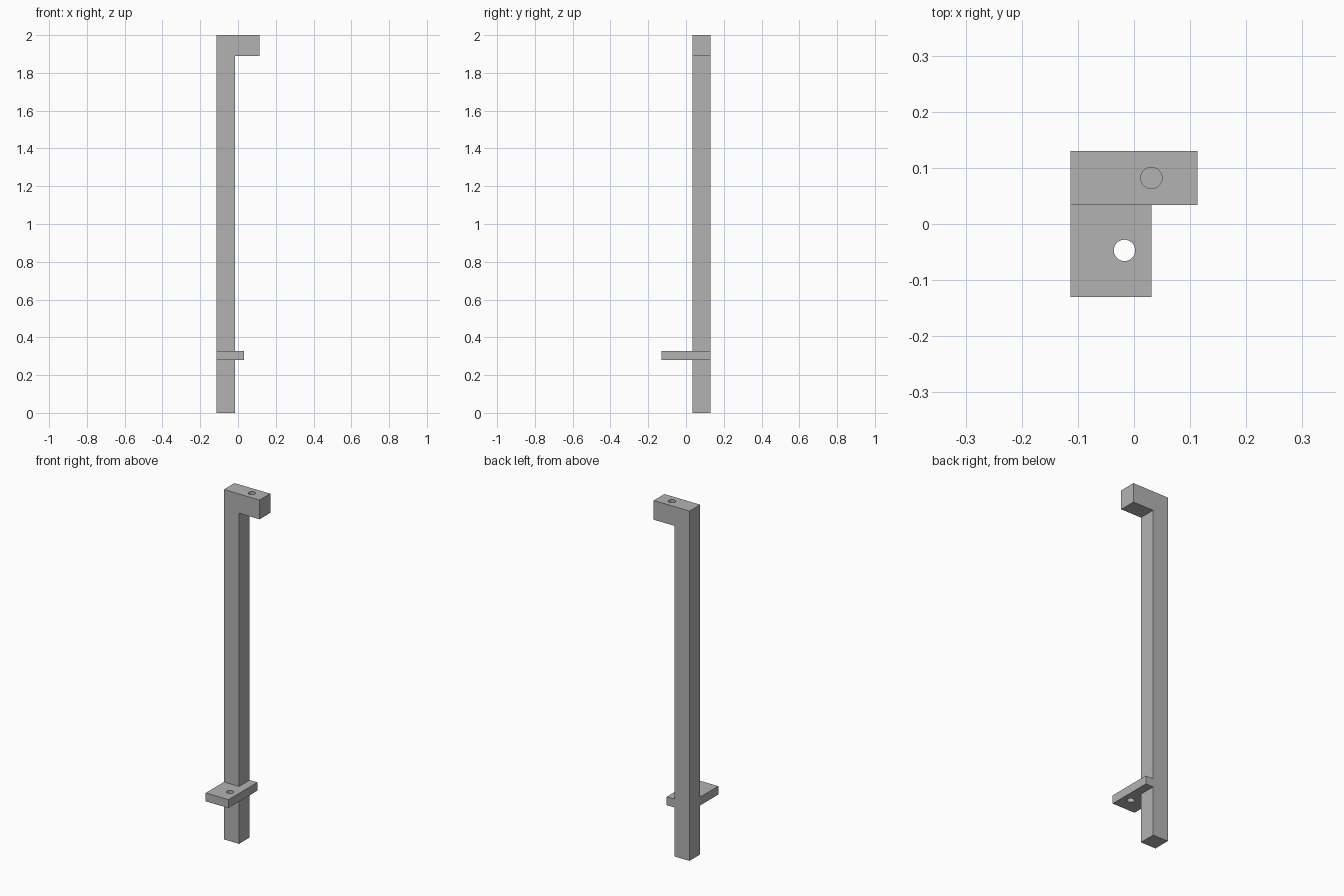
import bpy
import bmesh
from mathutils import Vector

cube = bpy.data.objects.get("Cube")
if cube:
    bpy.data.objects.remove(cube, do_unlink=True)

grey = bpy.data.materials.new("plain_grey")
grey.use_nodes = True
colour = (0.45, 0.45, 0.45, 1)
grey.diffuse_color = colour
grey.node_tree.nodes["Principled BSDF"].inputs["Base Color"].default_value = colour


def extrude_profile(name, points, offset):
    """Solid made by sweeping a closed outline along an offset."""
    bm = bmesh.new()
    face = bm.faces.new([bm.verts.new(p) for p in points])
    swept = bmesh.ops.extrude_face_region(bm, geom=[face])["geom"]
    verts = [g for g in swept if isinstance(g, bmesh.types.BMVert)]
    bmesh.ops.translate(bm, verts=verts, vec=Vector(offset))
    bmesh.ops.recalc_face_normals(bm, faces=bm.faces)
    mesh = bpy.data.meshes.new(name)
    bm.to_mesh(mesh)
    bm.free()
    mesh.materials.append(grey)
    obj = bpy.data.objects.new(name, mesh)
    bpy.context.collection.objects.link(obj)
    return obj


def drill(target, x, y, bottom, top):
    """Round vertical hole, applied so that no cutter is left behind."""
    bpy.ops.mesh.primitive_cylinder_add(
        vertices=48, radius=HOLE, depth=top - bottom,
        location=(x, y, (top + bottom) / 2))
    cutter = bpy.context.object
    cutter.name = target.name + "_hole_cutter"
    cutter.hide_render = True
    cutter.data.materials.append(grey)
    mod = target.modifiers.new("hole", "BOOLEAN")
    mod.operation = "DIFFERENCE"
    mod.solver = "EXACT"
    mod.object = cutter
    bpy.context.view_layer.objects.active = target
    bpy.ops.object.modifier_apply(modifier=mod.name)
    bpy.data.objects.remove(cutter, do_unlink=True)
    bpy.ops.object.select_all(action="DESELECT")
    target.select_set(True)
    bpy.ops.object.shade_smooth_by_angle()


HOLE = 0.019
LEFT, INNER, ARM_END, PLATE_END = -0.113, -0.017, 0.113, 0.031
FRONT, POST_FRONT, BACK = -0.13, 0.034, 0.13
ARM_BOTTOM, TOP = 1.89, 2.0
PLATE_BOTTOM, PLATE_TOP = 0.28, 0.328

# Square post with an arm at the top and a blind hole in the arm
outline = [(LEFT, 0), (INNER, 0), (INNER, ARM_BOTTOM),
           (ARM_END, ARM_BOTTOM), (ARM_END, TOP), (LEFT, TOP)]
post = extrude_profile("post_and_arm", [(x, POST_FRONT, z) for x, z in outline],
                       (0, BACK - POST_FRONT, 0))
drill(post, 0.031, 0.082, TOP - 0.06, TOP + 0.05)

# Mounting plate wrapped round the post, with a through hole
outline = [(LEFT, FRONT), (PLATE_END, FRONT), (PLATE_END, BACK),
           (INNER, BACK), (INNER, POST_FRONT), (LEFT, POST_FRONT)]
plate = extrude_profile("mounting_plate", [(x, y, PLATE_BOTTOM) for x, y in outline],
                        (0, 0, PLATE_TOP - PLATE_BOTTOM))
drill(plate, -0.017, -0.047, PLATE_BOTTOM - 0.05, PLATE_TOP + 0.05)
